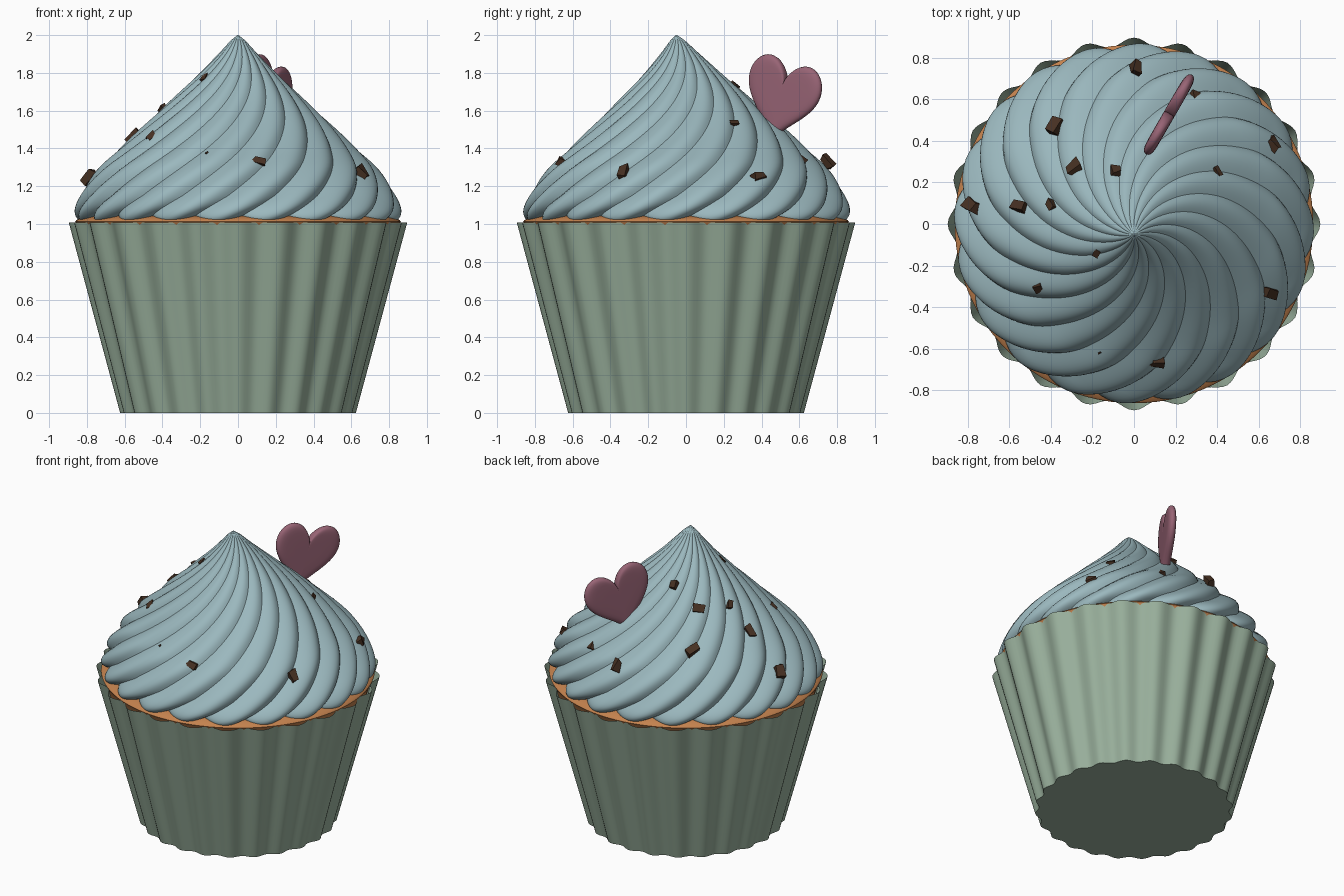
import bpy, bmesh, math, random
from mathutils import Vector, Matrix

if "Cube" in bpy.data.objects:
    bpy.data.objects.remove(bpy.data.objects["Cube"])

random.seed(4)


def material(name, srgb):
    lin = [((c / 255 + 0.055) / 1.055) ** 2.4 for c in srgb]
    m = bpy.data.materials.new(name)
    m.diffuse_color = (*lin, 1)
    m.use_nodes = True
    m.node_tree.nodes["Principled BSDF"].inputs["Base Color"].default_value = m.diffuse_color
    return m


GREEN = material("sage_paper", (154, 177, 157))
BLUE = material("pale_blue_icing", (155, 184, 190))
ORANGE = material("golden_sponge", (196, 130, 78))
PINK = material("dusty_pink", (152, 100, 117))
BROWN = material("dark_chocolate", (70, 48, 34))


def finish(name, bm, mat, angle=None):
    bmesh.ops.recalc_face_normals(bm, faces=bm.faces)
    me = bpy.data.meshes.new(name)
    bm.to_mesh(me)
    bm.free()
    ob = bpy.data.objects.new(name, me)
    bpy.context.collection.objects.link(ob)
    me.materials.append(mat)
    if angle:
        bpy.ops.object.select_all(action='DESELECT')
        ob.select_set(True)
        bpy.context.view_layer.objects.active = ob
        bpy.ops.object.shade_smooth_by_angle(angle=math.radians(angle))
    return ob


def loft(bm, rings, cap_start=False, cap_end=False):
    """Bridge equal rings of points with quads."""
    vs = [[bm.verts.new(p) for p in ring] for ring in rings]
    n = len(vs[0])
    for a, b in zip(vs, vs[1:]):
        for i in range(n):
            j = (i + 1) % n
            bm.faces.new((a[i], a[j], b[j], b[i]))
    if cap_start:
        bm.faces.new(vs[0])
    if cap_end:
        bm.faces.new(vs[-1])


# Fluted paper wrapper: open thin cup with a flat base
FLUTES, N = 24, 24 * 10
rings = []
for k in range(9):
    t = k / 8
    mean, amp = 0.611 + 0.265 * t, 0.013 + 0.007 * t
    ring = []
    for i in range(N):
        a = math.tau * i / N
        r = mean + amp * math.cos(FLUTES * a)
        ring.append((r * math.cos(a), r * math.sin(a), 1.008 * t))
    rings.append(ring)
bm = bmesh.new()
loft(bm, rings, cap_start=True)
finish("paper_wrapper", bm, GREEN, 40)

# Sponge showing as a thin rim above the paper
bm = bmesh.new()
loft(bm, [[(r * math.cos(math.tau * i / 96), r * math.sin(math.tau * i / 96), z)
           for i in range(96)]
          for r, z in ((0.82, 0.9), (0.838, 0.96), (0.855, 1.0), (0.862, 1.012),
                       (0.855, 1.022), (0.80, 1.042))],
     cap_start=True, cap_end=True)
finish("sponge_cake", bm, ORANGE, 40)

# Icing: lobed profile twisted clockwise towards the base, tip leaning to the front
PROFILE = [(0.80, 1.0), (0.85, 1.02), (0.866, 1.065), (0.847, 1.13), (0.80, 1.215),
           (0.73, 1.305), (0.64, 1.39), (0.555, 1.47), (0.47, 1.55), (0.38, 1.633),
           (0.287, 1.72), (0.192, 1.81), (0.10, 1.905), (0.045, 1.965), (0.004, 2.0)]


def smooth_profile(pts, steps):
    """Catmull-Rom through the profile points."""
    p = [Vector(q) for q in pts]
    p = [2 * p[0] - p[1]] + p + [2 * p[-1] - p[-2]]
    out = []
    for i in range(1, len(p) - 2):
        a, b, c, d = p[i - 1:i + 3]
        for s in range(steps):
            t = s / steps
            out.append(0.5 * (2 * b + (c - a) * t + (2 * a - 5 * b + 4 * c - d) * t * t
                              + (3 * b - a - 3 * c + d) * t ** 3))
    return out + [p[-2]]


def lean(z):
    t = min(1, max(0, z - 1))
    return 0.015 * math.sin(math.pi * t) - 0.05 * t ** 3


LOBES, SEG = 20, 20 * 12
rings = []
for r, z in smooth_profile(PROFILE, 4):
    twist = 1.65 * (z - 1.0)
    ring = []
    for i in range(SEG):
        a = math.tau * i / SEG
        dip = 1 - abs(math.sin(LOBES * a / 2))
        rr = r * (1 - 0.058 * dip)
        lift = 0.03 * dip * max(0, 1 - (z - 1) / 0.15)
        ring.append((rr * math.cos(a + twist), rr * math.sin(a + twist) + lean(z), z + lift))
    rings.append(ring)
bm = bmesh.new()
loft(bm, rings, cap_start=True, cap_end=True)
finish("swirled_icing", bm, BLUE, 32)


# Chocolate chips: jittered blocks seated on the icing
def icing_point(x, y):
    """Height and outward normal of the icing at a plan position."""
    z = 1.3
    for _ in range(8):
        r = math.hypot(x, y - lean(z))
        for (r0, z0), (r1, z1) in zip(PROFILE[2:], PROFILE[3:]):
            if r1 <= r <= r0:
                z = z0 + (z1 - z0) * (r0 - r) / (r0 - r1)
                slope = Vector((z1 - z0, r0 - r1)).normalized()
    d = Vector((x, y - lean(z))).normalized()
    return Vector((x, y, z)), Vector((d.x * slope.x, d.y * slope.x, slope.y))


# x, y, size, height (0 = on the surface)
CHIPS = [(0.01, 0.75, 1, 1.33), (-0.38, 0.47, 1.1, 0), (-0.285, 0.27, 1, 0),
         (-0.09, 0.26, 0.8, 0), (-0.78, 0.09, 1.05, 1.25), (-0.55, 0.08, 1, 1.46),
         (-0.40, 0.095, 0.7, 0), (0.295, 0.61, 0.75, 1.33), (0.67, 0.385, 0.9, 1.25),
         (0.40, 0.25, 0.6, 1.51), (0.66, -0.33, 1.05, 1.255), (0.11, -0.66, 0.9, 1.33),
         (-0.175, -0.135, 0.7, 1.75), (-0.455, -0.305, 0.7, 1.46), (-0.165, -0.62, 0.2, 0)]
bm = bmesh.new()
for x, y, s, height in CHIPS:
    p, n = icing_point(x, y)
    if height:
        p.z = max(height, p.z - 0.02)
    rot = n.to_track_quat('Z', 'Y').to_matrix().to_4x4()
    turn = (Matrix.Rotation(random.uniform(0, math.tau), 4, 'Z')
            @ Matrix.Rotation(random.uniform(-0.5, 0.5), 4, 'X'))
    size = Matrix.Diagonal((0.07 * s, 0.045 * s, 0.042 * s, 1))
    made = bmesh.ops.create_cube(bm, size=1)["verts"]
    for v in made:
        v.co += Vector([random.uniform(-0.18, 0.18) for _ in range(3)])
    bmesh.ops.transform(bm, verts=made, matrix=Matrix.Translation(p) @ rot @ turn @ size)
finish("chocolate_chips", bm, BROWN)

# Heart with rounded edges standing in the icing
HEART = 96
outline = []
for i in range(HEART):
    t = math.tau * (i + 0.5) / HEART
    s = math.sin(t)
    outline.append((0.014 * 16 * math.copysign(abs(s) ** 2.65, s),
                    0.0155 * (13 * math.cos(t) - 5 * math.cos(2 * t)
                              - 2 * math.cos(3 * t) - math.cos(4 * t))))
scales = [0.02, 0.4, 0.7, 0.8, 0.87, 0.92, 0.96, 0.985, 1.0]
layers = [(s, 0.028 * math.sqrt(1 - s ** 10)) for s in scales]
layers += [(s, -h) for s, h in reversed(layers[:-1])]
bm = bmesh.new()
loft(bm, [[(s * x, s * y, h) for x, y in outline] for s, h in layers],
     cap_start=True, cap_end=True)
heart = finish("heart_topper", bm, PINK, 50)
heart.matrix_world = (Matrix.Translation((0.16, 0.512, 1.685))
                      @ Matrix.Rotation(math.radians(60), 4, 'Z')
                      @ Matrix.Rotation(math.radians(90), 4, 'X')
                      @ Matrix.Rotation(math.radians(-16), 4, 'Z'))
